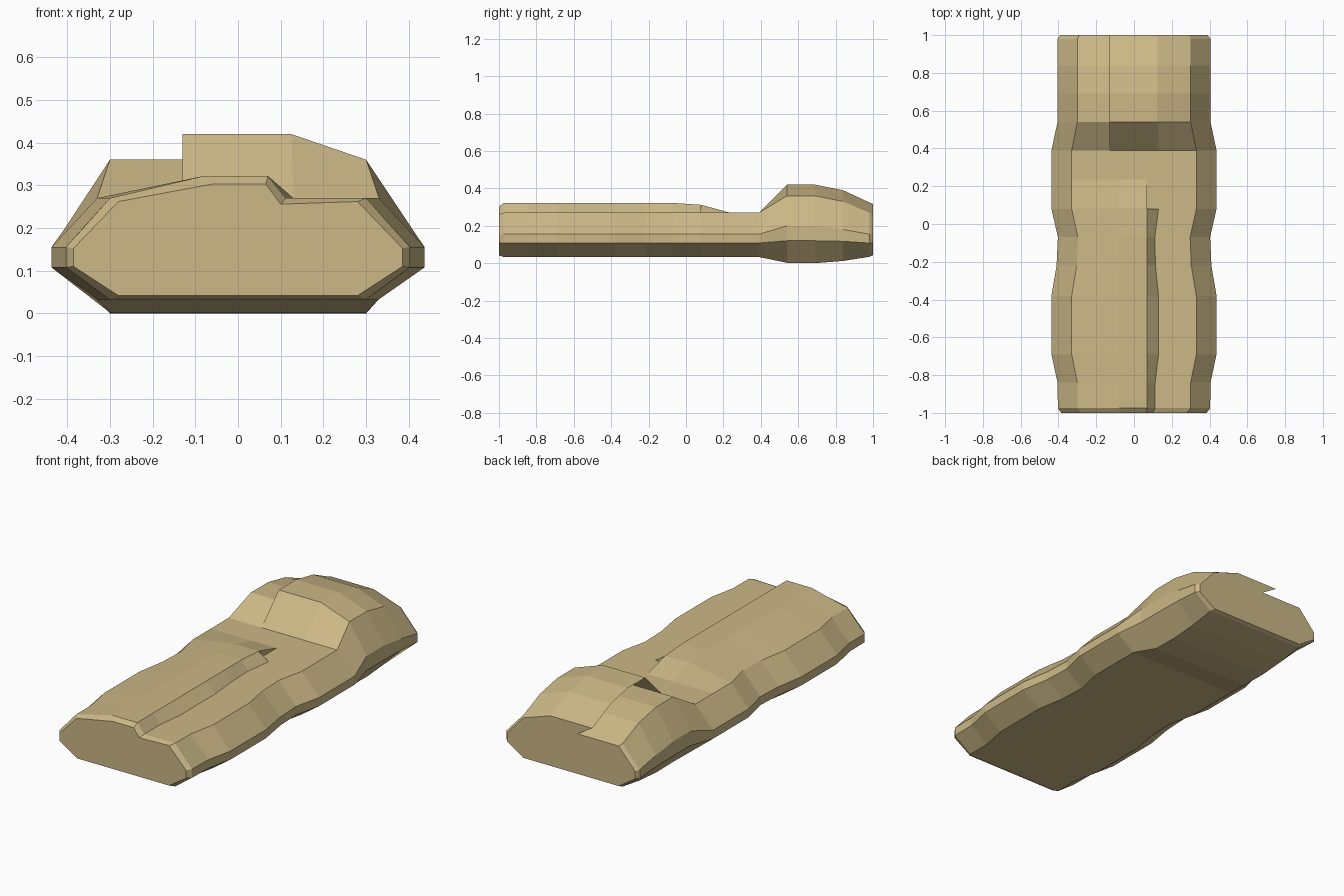
import bpy, bmesh

# Stations along the length:
# y, half width, shoulder x, bottom z, band low z, band high z, shoulder z, top z, kind
STATIONS = [
    (-1.00, .385, .28, .042, .110, .153, .262, .303, "front"),
    (-.975, .403, .30, .033, .108, .155, .270, .322, "ridge"),
    (-.84, .405, .30, .033, .108, .155, .270, .322, "ridge"),
    (-.69, .437, .33, .033, .108, .155, .270, .322, "ridge"),
    (-.38, .437, .33, .033, .108, .155, .270, .322, "ridge"),
    (-.22, .410, .303, .033, .108, .155, .270, .322, "ridge"),
    (-.07, .403, .297, .033, .108, .155, .270, .322, "ridge"),
    (.08, .437, .33, .033, .108, .155, .270, .312, "ridge"),
    (.081, .437, .33, .033, .108, .155, .270, .312, "cliff"),
    (.235, .437, .33, .033, .108, .155, .270, .270, "cliff"),
    (.39, .437, .33, .033, .108, .155, .270, .270, "flat"),
    (.54, .405, .30, .002, .120, .200, .360, .420, "head"),
    (.69, .405, .30, .000, .120, .200, .360, .420, "head"),
    (.84, .405, .30, .012, .117, .180, .330, .390, "head"),
    (.98, .405, .30, .034, .108, .155, .270, .325, "head"),
    (1.00, .390, .29, .042, .108, .150, .262, .317, "head"),
]


def section(y, w, s, zb, z1, z2, zs, zt, kind):
    groove = .10 + (s - .28) * .6
    top = {  # upper outline from right to left
        "front": [(groove, zs - .006), (.065, zt), (-.06, zt)],
        "ridge": [(groove, zs), (.07, zt), (-.08, zt)],
        "cliff": [(.07, zs), (.07, zt), (-.08, zt)],
        "flat": [(.13, zs), (-.13, zs), (-.13, zs)],
        "head": [(.125, zt), (-.13, zt), (-.04, zs)],
    }[kind]
    right = [(s, zb), (w, z1), (w, z2), (s, zs)]
    left = [(-x, z) for x, z in reversed(right)]
    return [(x, y, z) for x, z in right + top + left]


# Loft the body through the stations and cap both ends
bm = bmesh.new()
rings = [[bm.verts.new(p) for p in section(*st)] for st in STATIONS]
for a, b in zip(rings, rings[1:]):
    n = len(a)
    for i in range(n):
        j = (i + 1) % n
        bm.faces.new((a[i], a[j], b[j], b[i]))
bm.faces.new(rings[0])
bm.faces.new(rings[-1])
bmesh.ops.remove_doubles(bm, verts=bm.verts, dist=.0003)
bmesh.ops.triangulate(bm, faces=[f for f in bm.faces if len(f.verts) > 4])
bmesh.ops.recalc_face_normals(bm, faces=bm.faces)

mesh = bpy.data.meshes.new("folded_body")
bm.to_mesh(mesh)
bm.free()
body = bpy.data.objects.new("folded_body", mesh)
bpy.context.collection.objects.link(body)

# Tan cloth colour
mat = bpy.data.materials.new("tan_cloth")
mat.diffuse_color = (.60, .48, .24, 1)
mesh.materials.append(mat)
